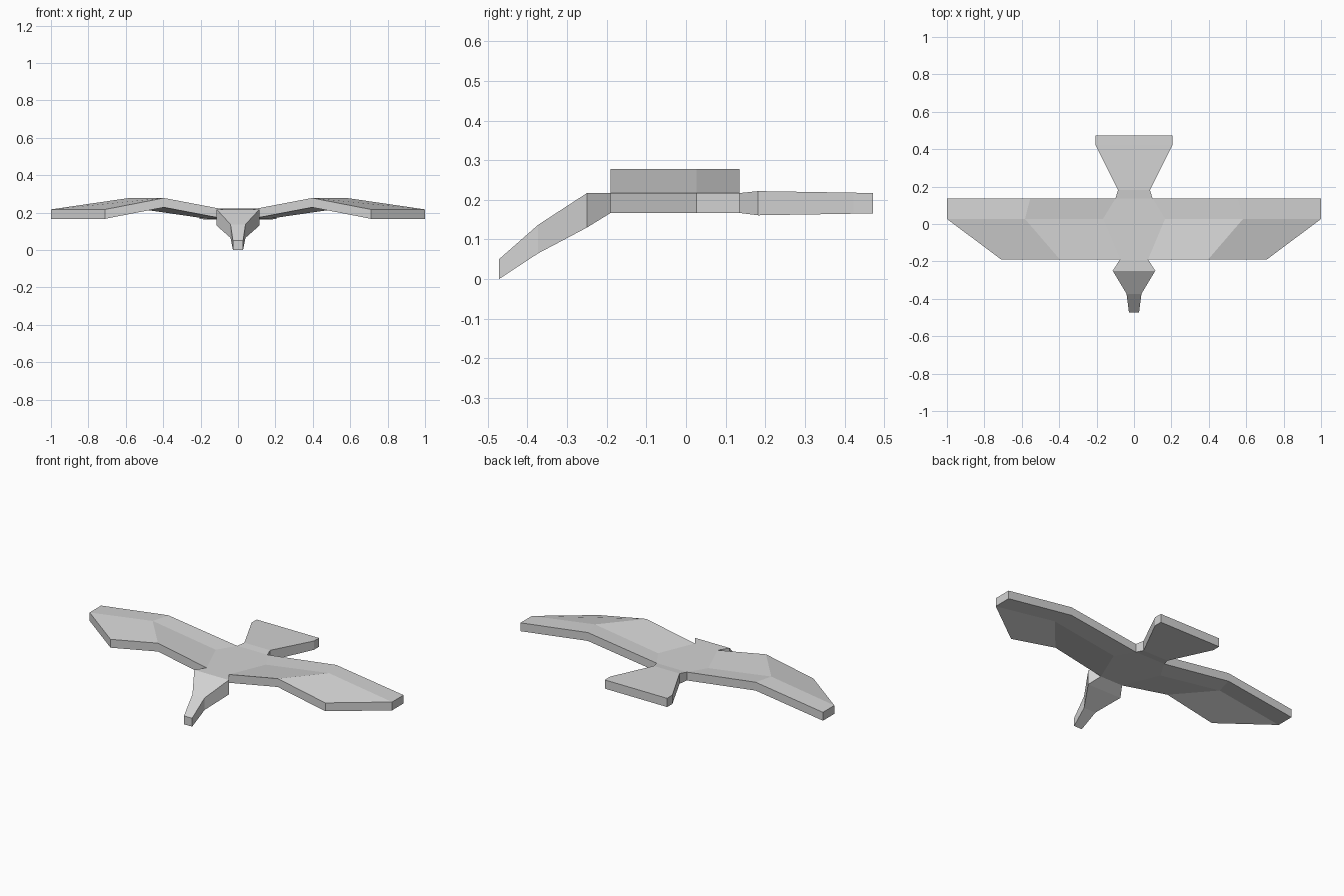
import bpy
import bmesh

cube = bpy.data.objects.get("Cube")
if cube:
    bpy.data.objects.remove(cube, do_unlink=True)

grey = bpy.data.materials.new("light_grey")
grey.use_nodes = True
colour = (0.65, 0.65, 0.65, 1)
grey.diffuse_color = colour
grey.node_tree.nodes["Principled BSDF"].inputs["Base Color"].default_value = colour

FRONT, MID, BACK = -0.19, 0.027, 0.135   # chord lines shared by body and wings
TOP, BOTTOM = 0.217, 0.167


def loft(name, rings, caps=(), open_strips=()):
    """Join matching rings with quads; cap chosen ends and leave joint strips open."""
    bm = bmesh.new()
    loops = [[bm.verts.new(p) for p in ring] for ring in rings]
    count = len(rings[0])
    for a, b in zip(loops, loops[1:]):
        for i in range(count):
            if i not in open_strips:
                j = (i + 1) % count
                bm.faces.new((a[i], a[j], b[j], b[i]))
    for end in caps:
        loop = loops[end]
        half = count // 2
        for i in range(half - 1):
            bm.faces.new((loop[i], loop[i + 1], loop[-2 - i], loop[-1 - i]))
    bmesh.ops.recalc_face_normals(bm, faces=bm.faces)
    # Open shells still need their upper faces to point up
    if max(bm.faces, key=lambda f: f.calc_center_median().z).normal.z < 0:
        bmesh.ops.reverse_faces(bm, faces=bm.faces)
    mesh = bpy.data.meshes.new(name)
    bm.to_mesh(mesh)
    bm.free()
    mesh.materials.append(grey)
    obj = bpy.data.objects.new(name, mesh)
    bpy.context.collection.objects.link(obj)
    return obj


def chord(xs, lift=0, side=1):
    """Wing section: front, middle and back points above, then below."""
    pts = list(zip(xs, (FRONT, MID, BACK)))
    return ([(side * x, y, TOP + lift) for x, y in pts]
            + [(side * x, y, BOTTOM + lift) for x, y in reversed(pts)])


def block(y, half_width, top, bottom):
    """Rectangular section across the body."""
    return [(-half_width, y, top), (half_width, y, top),
            (half_width, y, bottom), (-half_width, y, bottom)]


# Flat body between the wing roots, open where head and tail join
root = (0.075, 0.166, 0.1)
loft("body", [chord(root, side=-1), chord(root)], open_strips=(2, 5))

# Wings rise to the elbow and drop to the swept tip
for side, label in ((1, "left"), (-1, "right")):
    loft(label + "_wing",
         [chord(root, side=side),
          chord((0.396, 0.583, 0.555), 0.061, side),
          chord((0.71, 1.0, 1.0), side=side)],
         caps=(-1,))

# Drooping head and beak
loft("head", [block(FRONT, 0.075, TOP, BOTTOM),
              block(-0.25, 0.114, TOP, 0.13),
              block(-0.373, 0.04, 0.137, 0.065),
              block(-0.472, 0.027, 0.05, 0.0)], caps=(-1,))

# Fanned tail
loft("tail", [block(BACK, 0.1, TOP, BOTTOM),
              block(0.182, 0.085, 0.222, 0.161),
              block(0.423, 0.206, 0.218, 0.165),
              block(0.472, 0.206, TOP, 0.165)], caps=(-1,))
